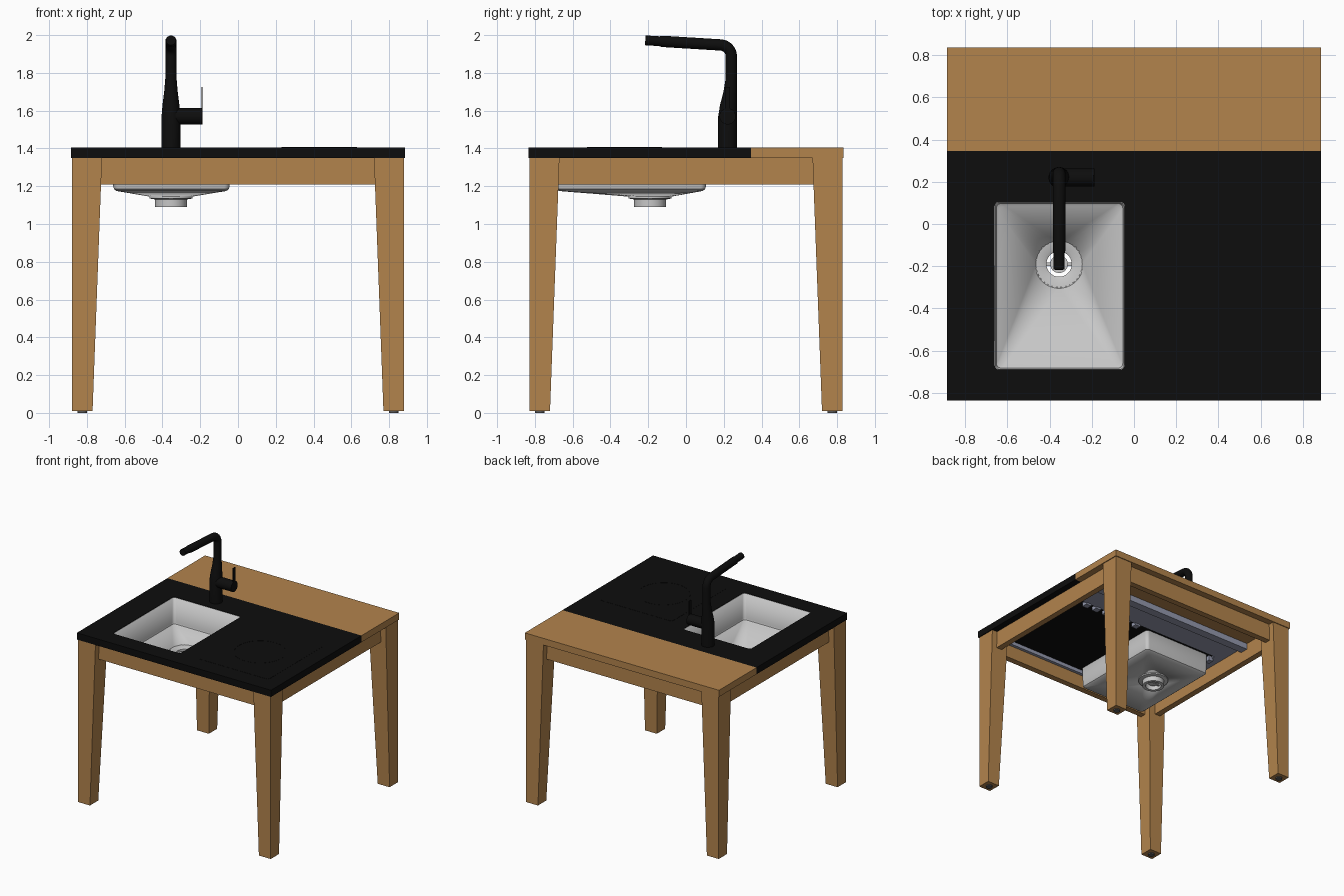
import bpy, bmesh
from math import sin, cos, pi, radians
from mathutils import Vector

if "Cube" in bpy.data.objects:
    bpy.data.objects.remove(bpy.data.objects["Cube"])


def material(name, rgb, rough=0.6):
    m = bpy.data.materials.new(name)
    m.use_nodes = True
    m.diffuse_color = (*rgb, 1)
    node = m.node_tree.nodes["Principled BSDF"]
    node.inputs["Base Color"].default_value = (*rgb, 1)
    node.inputs["Roughness"].default_value = rough
    return m


WOOD = material("wood", (0.45, 0.23, 0.073))
BLACK = material("black", (0.004, 0.004, 0.004))
SINK = material("sink_grey", (0.57, 0.57, 0.57))
METAL = material("blue_grey_metal", (0.3, 0.32, 0.42))
PAD = material("foot_grey", (0.1, 0.1, 0.1))


def loft(name, rings, mat, ends="caps", smooth=False):
    """Skin equal-length rings; ends are 'caps', 'open' or 'loop'."""
    bm = bmesh.new()
    vs = [[bm.verts.new(p) for p in r] for r in rings]
    n = len(vs[0])
    pairs = list(zip(vs, vs[1:])) + ([(vs[-1], vs[0])] if ends == "loop" else [])
    for a, b in pairs:
        for i in range(n):
            j = (i + 1) % n
            bm.faces.new((a[i], a[j], b[j], b[i]))
    if ends == "caps":
        bm.faces.new(vs[0])
        bm.faces.new(vs[-1])
    bmesh.ops.recalc_face_normals(bm, faces=bm.faces)
    me = bpy.data.meshes.new(name)
    bm.to_mesh(me)
    bm.free()
    me.materials.append(mat)
    ob = bpy.data.objects.new(name, me)
    bpy.context.collection.objects.link(ob)
    if smooth:
        bpy.ops.object.select_all(action="DESELECT")
        ob.select_set(True)
        bpy.context.view_layer.objects.active = ob
        bpy.ops.object.shade_smooth_by_angle(angle=radians(35))
    return ob


def rect(x0, x1, y0, y1, z):
    return [(x0, y0, z), (x1, y0, z), (x1, y1, z), (x0, y1, z)]


def box(name, x, y, z, mat):
    return loft(name, [rect(*x, *y, z[0]), rect(*x, *y, z[1])], mat)


def circle(c, r, tilt=0.0, n=32):
    """Ring about z, tilted about x."""
    pts = []
    for i in range(n):
        a = 2 * pi * (i + 0.5) / n
        pts.append((c[0] + r * cos(a), c[1] + r * sin(a) * cos(tilt), c[2] + r * sin(a) * sin(tilt)))
    return pts


def round_rect(x, y, z, r, seg=7):
    """Rounded rectangle with 4 * (seg + 1) points."""
    pts = []
    for k, (cx, cy) in enumerate(((x[1] - r, y[1] - r), (x[0] + r, y[1] - r),
                                  (x[0] + r, y[0] + r), (x[1] - r, y[0] + r))):
        for i in range(seg + 1):
            a = (k + i / seg) * pi / 2
            pts.append((cx + r * cos(a), cy + r * sin(a), z))
    return pts


TOP, UNDER = 1.405, 1.35
SX, SY = (-0.66, -0.045), (-0.69, 0.105)

# Worktop: wooden back board and black slab with the sink opening cut out
box("back_board", (-0.885, 0.885), (0.345, 0.835), (UNDER, TOP), WOOD)
slab = box("black_worktop", (-0.885, 0.885), (-0.835, 0.345), (UNDER, TOP), BLACK)
cutter = loft("sink_cutter", [round_rect(SX, SY, z, 0.02) for z in (1.3, 1.5)], BLACK)
cutter.hide_render = True
mod = slab.modifiers.new("opening", "BOOLEAN")
mod.operation, mod.object = "DIFFERENCE", cutter
bpy.context.view_layer.objects.active = slab
bpy.ops.object.modifier_apply(modifier=mod.name)
bpy.data.objects.remove(cutter)

# Hob: thin glass plate and cooking ring on the slab
HX, HY = (0.1, 0.76), (-0.69, 0.04)
loft("hob_plate", [round_rect(HX, HY, z, 0.025) for z in (TOP - 0.002, TOP + 0.001)], BLACK)
hob = (0.43, -0.325)
loft("hob_ring", [circle((*hob, z), r) for r, z in
                  ((0.2, TOP), (0.2, TOP + 0.002), (0.194, TOP + 0.002), (0.194, TOP))],
     BLACK, "loop")

# Tapered legs with foot pads
for sx, side in ((-1, "right"), (1, "left")):
    for sy, end in ((-1, "front"), (1, "back")):
        rings = [rect(sx * ix, sx * 0.878, sy * iy, sy * 0.828, z)
                 for ix, iy, z in ((0.77, 0.72, 0.01), (0.72, 0.67, UNDER))]
        loft(f"{end}_{side}_leg", rings, WOOD)
        loft(f"{end}_{side}_foot_pad", [circle((sx * 0.824, sy * 0.774, z), 0.026, n=16)
                                        for z in (0, 0.015)], PAD)

# Apron rails between the legs
AZ = (1.21, UNDER)
for s, side, end in ((-1, "right", "front"), (1, "left", "back")):
    box(f"{end}_apron", (-0.74, 0.74), sorted((s * 0.73, s * 0.78)), AZ, WOOD)
    box(f"{side}_apron", sorted((s * 0.78, s * 0.83)), (-0.69, 0.69), AZ, WOOD)

# Metal support frame under the worktop
box("support_rail", (-0.78, 0.78), (0.37, 0.44), (1.3, UNDER), METAL)
box("support_plate", (-0.78, 0.78), (0.14, 0.37), (1.335, UNDER), METAL)
box("front_support_strip", (-0.78, 0.78), (-0.73, -0.705), (1.32, UNDER), METAL)
box("right_support_strip", (-0.78, -0.7), (-0.7, 0.14), (1.335, UNDER), METAL)
for i in range(7):
    y = -0.6 + i * 0.11
    box(f"sink_clip_{i + 1}", (-0.71, -0.67), (y, y + 0.05), (1.31, UNDER), METAL)
    x = 0.06 + i * 0.1
    box(f"hob_clip_{i + 1}", (x, x + 0.05), (0.1, 0.15), (1.32, UNDER), METAL)

# Sink bowl sloping to the drain
D = (-0.355, -0.19)


def bowl_ring(inset, z, r):
    return round_rect((SX[0] + inset, SX[1] - inset), (SY[0] + inset, SY[1] - inset), z, r)


drain_edge = [(D[0] + 0.11 * cos(a), D[1] + 0.11 * sin(a), 1.147)
              for a in (2 * pi * (i - 0.5) / 32 + pi / 32 for i in range(32))]
bowl = loft("sink_bowl", [bowl_ring(0.001, TOP - 0.003, 0.02), bowl_ring(0.002, 1.2, 0.025),
                          bowl_ring(0.006, 1.186, 0.025), bowl_ring(0.018, 1.177, 0.03),
                          drain_edge], SINK, "open", True)
wall = bowl.modifiers.new("wall", "SOLIDIFY")
wall.thickness, wall.offset = 0.005, 0

# Drain fitting with an open throat and a strainer
loft("drain", [circle((*D, z), r) for r, z in
               ((0.115, 1.15), (0.075, 1.146), (0.06, 1.138), (0.06, 1.09),
                (0.085, 1.09), (0.085, 1.13), (0.115, 1.135))], SINK, "loop", True)
loft("drain_plug", [circle((*D, z), 0.042) for z in (1.115, 1.13)], SINK, smooth=True)
box("drain_bar", (D[0] - 0.065, D[0] + 0.065), (D[1] - 0.008, D[1] + 0.008), (1.112, 1.122), SINK)

# Tap: flared body, elbow and slightly rising spout in one sweep
FX = -0.355
path = [(0.22, TOP, 0.05, 0), (0.22, 1.57, 0.05, 0), (0.225, 1.63, 0.045, 0),
        (0.234, 1.7, 0.036, 0), (0.24, 1.77, 0.03, 0)]
for i in range(9):
    t = radians(86.5) * i / 8
    path.append((0.18 + 0.06 * cos(t), 1.888 + 0.06 * sin(t), 0.03, t))
y0, z0, _, t = path[-1]
for length, r in ((0.31, 0.03), (0.325, 0.026), (0.4, 0.026)):
    path.append((y0 - length * sin(t), z0 + length * cos(t), r, t))
loft("tap", [circle((FX, y, z), r, a) for y, z, r, a in path], BLACK, smooth=True)

# Tap lever: side barrel and thin upright handle
barrel = [[(x, 0.22 + 0.043 * cos(2 * pi * i / 32), 1.57 + 0.043 * sin(2 * pi * i / 32))
           for i in range(32)] for x in (-0.33, -0.187)]
loft("lever_barrel", barrel, BLACK, smooth=True)
box("lever_handle", (-0.194, -0.187), (0.207, 0.233), (1.57, 1.725), BLACK)
